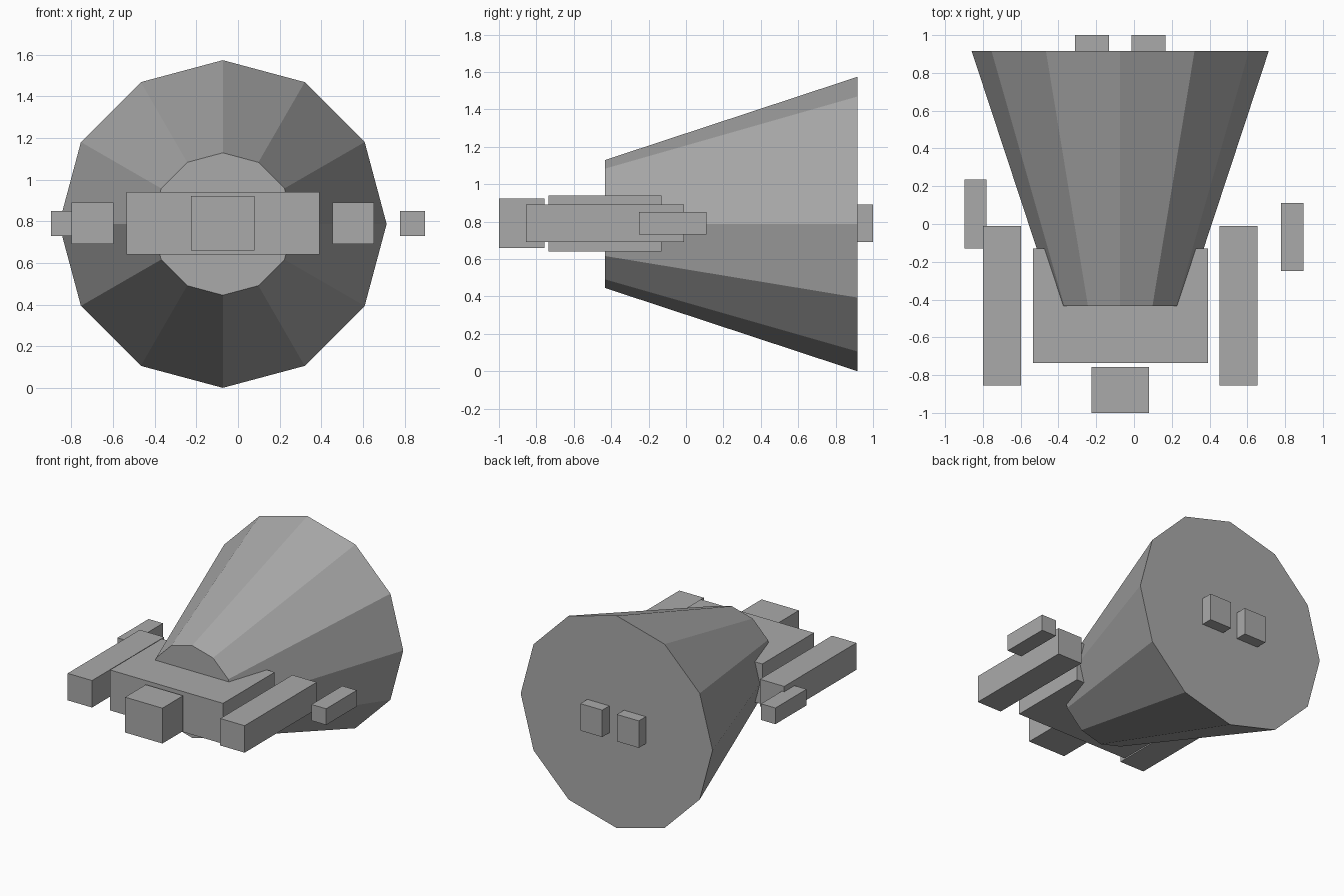
import bpy
import math

if "Cube" in bpy.data.objects:
    bpy.data.objects.remove(bpy.data.objects["Cube"])

AXIS_X, AXIS_Z = -0.073, 0.787   # centre line shared by the main parts

# Dark grey shared by every part
grey = bpy.data.materials.new("dark_grey")
grey.diffuse_color = (0.4, 0.4, 0.4, 1)
grey.use_nodes = True
grey.node_tree.nodes["Principled BSDF"].inputs["Base Color"].default_value = grey.diffuse_color


def box(name, x, y, z):
    """Axis-aligned block from (min, max) ranges."""
    spans = (x, y, z)
    bpy.ops.mesh.primitive_cube_add(size=1, location=[(a + b) / 2 for a, b in spans])
    ob = bpy.context.object
    ob.name = name
    ob.scale = [b - a for a, b in spans]
    bpy.ops.object.transform_apply(location=False, rotation=False, scale=True)
    ob.data.materials.append(grey)
    return ob


# Flared twelve-sided shell, wide end at the back
y0, y1 = -0.433, 0.917
bpy.ops.mesh.primitive_cone_add(
    vertices=12, radius1=0.787, radius2=0.342, depth=y1 - y0,
    location=(AXIS_X, (y0 + y1) / 2, AXIS_Z), rotation=(math.pi / 2, 0, 0))
shell = bpy.context.object
shell.name = "flared_shell"
shell.data.materials.append(grey)

# Torso and head
box("torso", (-0.535, 0.392), (-0.735, -0.13), (0.64, 0.94))
box("head", (-0.226, 0.08), (-1.0, -0.757), (0.66, 0.922))

# Arms and rear feet, mirrored about the centre line
for side, s in (("left", -1), ("right", 1)):
    arm_x = AXIS_X + s * 0.626
    box(side + "_arm", (arm_x - 0.1, arm_x + 0.1), (-0.855, -0.01), (0.69, 0.89))
    foot_x = AXIS_X + s * 0.15
    box(side + "_foot", (foot_x - 0.09, foot_x + 0.09), (0.85, 1.0), (0.69, 0.89))

# Staggered outer side blocks
box("left_side_block", (-0.898, -0.78), (-0.13, 0.235), (0.73, 0.85))
box("right_side_block", (0.778, 0.898), (-0.25, 0.11), (0.73, 0.85))
